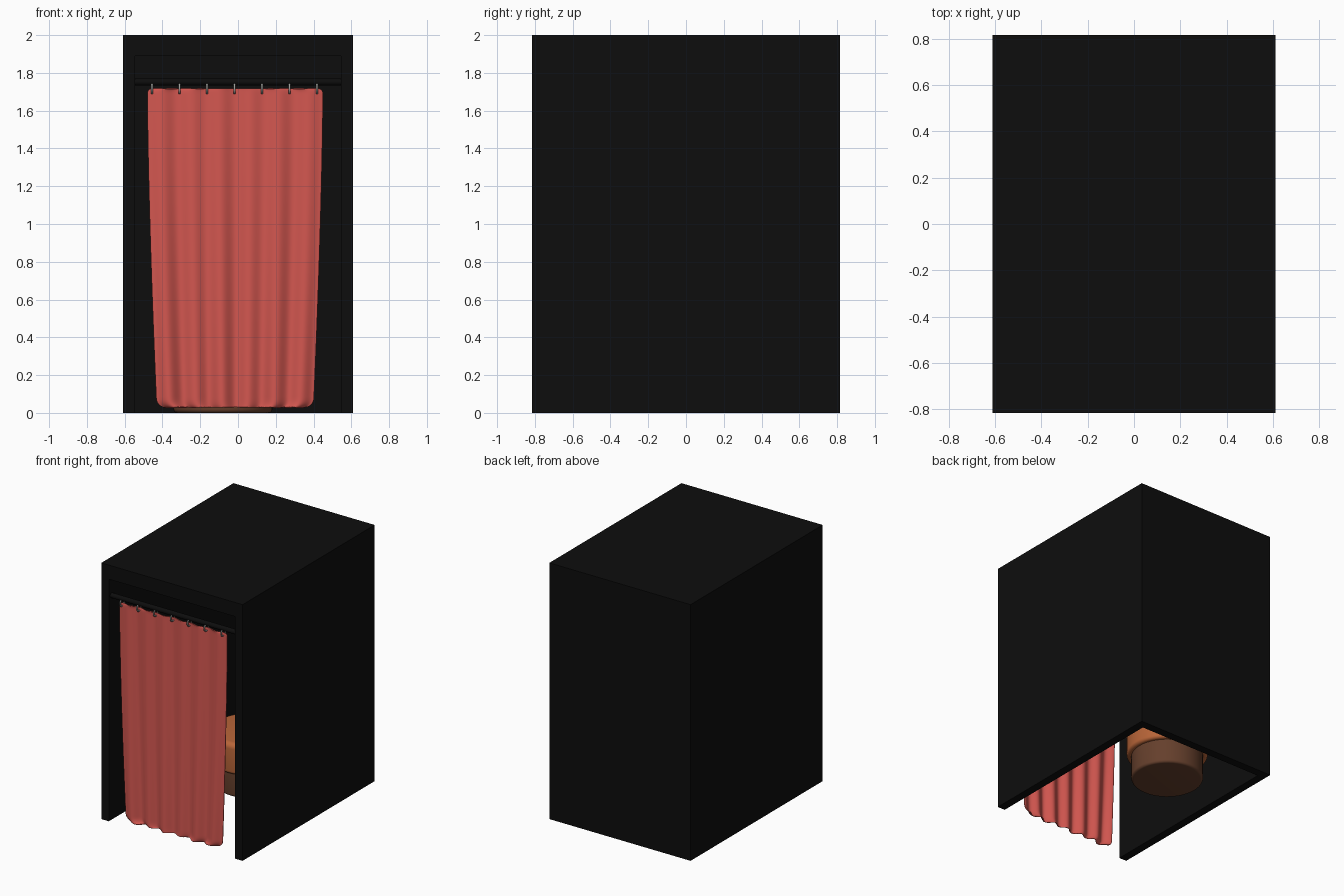
import bpy, bmesh, math

if "Cube" in bpy.data.objects:
    bpy.data.objects.remove(bpy.data.objects["Cube"])

W, D, H = 0.61, 0.815, 2.0      # half width, half depth, height
T = 0.065                       # wall thickness
ROOF = 0.11


def material(name, rgb):
    m = bpy.data.materials.new(name)
    m.diffuse_color = (*rgb, 1)
    m.use_nodes = True
    m.node_tree.nodes["Principled BSDF"].inputs["Base Color"].default_value = m.diffuse_color
    return m


BLACK = material("black_paint", (0.004, 0.004, 0.004))
RED = material("red_cloth", (0.65, 0.095, 0.08))
ORANGE = material("orange_cushion", (0.48, 0.13, 0.04))
BROWN = material("brown_base", (0.13, 0.05, 0.025))
METAL = material("ring_metal", (0.35, 0.35, 0.33))


def finish(name, bm, mat, smooth=False):
    me = bpy.data.meshes.new(name)
    bmesh.ops.recalc_face_normals(bm, faces=bm.faces)
    bm.to_mesh(me)
    bm.free()
    me.materials.append(mat)
    ob = bpy.data.objects.new(name, me)
    bpy.context.collection.objects.link(ob)
    if smooth:
        shade(ob)
    return ob


def shade(ob):
    bpy.ops.object.select_all(action='DESELECT')
    ob.select_set(True)
    bpy.context.view_layer.objects.active = ob
    bpy.ops.object.shade_smooth_by_angle(angle=math.radians(40))


def box(name, lo, hi, mat):
    bm = bmesh.new()
    bmesh.ops.create_cube(bm, size=1)
    for v in bm.verts:
        v.co = [(a + b) / 2 + c * (b - a) for a, b, c in zip(lo, hi, v.co)]
    return finish(name, bm, mat)


def lathe(name, profile, centre, mat, n=48):
    bm = bmesh.new()
    vs = [bm.verts.new((r, 0, z)) for r, z in profile]
    es = [bm.edges.new(p) for p in zip(vs, vs[1:])]
    bmesh.ops.spin(bm, geom=vs + es, cent=(0, 0, 0), axis=(0, 0, 1),
                   angle=math.tau, steps=n)
    bmesh.ops.remove_doubles(bm, verts=bm.verts, dist=1e-5)
    ob = finish(name, bm, mat, True)
    ob.location = centre
    return ob


# Cabinet: open front, open bottom
for side, s in (("left", -1), ("right", 1)):
    xs = sorted((s * W, s * (W - T)))
    box(side + "_wall", (xs[0], -D, 0), (xs[1], D, H), BLACK)
box("back_wall", (-W + T, D - T, 0), (W - T, D, H - ROOF), BLACK)
box("roof", (-W + T, -D, H - ROOF), (W - T, D, H), BLACK)

# Curtain rod
YC = -0.78
bpy.ops.mesh.primitive_cylinder_add(vertices=24, radius=0.019, depth=2 * (W - T),
                                    location=(0, YC, 1.752), rotation=(0, math.pi / 2, 0))
rod = bpy.context.object
rod.name = "curtain_rod"
rod.data.materials.append(BLACK)
shade(rod)

# Curtain: pleated sheet, narrowing downwards, with rounded corners
Z0, Z1, NX, NZ = 0.03, 1.717, 110, 60


def half_width(z):
    t = 1 - (z - Z0) / (Z1 - Z0)
    w = 0.465 - 0.05 * t ** 1.5
    for d, r in ((z - Z0, 0.045), (Z1 - z, 0.025)):
        if d < r:
            w -= r - math.sqrt(r * r - (r - d) ** 2)
    return w


bm = bmesh.new()
rows = []
for j in range(NZ + 1):
    t = (1 - math.cos(math.pi * j / NZ)) / 2      # denser rows at the ends
    z = Z0 + (Z1 - Z0) * t
    amp = 0.019 - 0.010 * t
    row = []
    for i in range(NX + 1):
        u = 2 * i / NX - 1
        fold = math.cos(math.pi * 6 * (u + 1)) + 0.35 * math.sin(9 * u + 1.5 * t)
        row.append(bm.verts.new((-0.015 + u * half_width(z), YC + amp * fold * 0.9, z)))
    rows.append(row)
for a, b in zip(rows, rows[1:]):
    for i in range(NX):
        bm.faces.new((a[i], a[i + 1], b[i + 1], b[i]))
curtain = finish("curtain", bm, RED, True)
mod = curtain.modifiers.new("thickness", 'SOLIDIFY')
mod.thickness, mod.offset = 0.006, 0

# Curtain rings
for k in range(7):
    bpy.ops.mesh.primitive_torus_add(major_radius=0.025, minor_radius=0.006,
                                     major_segments=24, minor_segments=10,
                                     location=(-0.455 + 0.1455 * k, YC, 1.718),
                                     rotation=(0, math.pi / 2, 0))
    ring = bpy.context.object
    ring.name = f"curtain_ring_{k + 1}"
    ring.data.materials.append(METAL)
    shade(ring)


# Round stool: base and padded cushion
def rounded(r, z0, z1, c0, c1, n=6):
    pts = [(0, z0)]
    for cz, c, a0 in ((z0 + c0, c0, -90), (z1 - c1, c1, 0)):
        for i in range(n + 1):
            a = math.radians(a0 + 90 * i / n)
            pts.append((r - c + c * math.cos(a), cz + c * math.sin(a)))
    return pts + [(0, z1)]


SEAT = (-0.08, 0.28, 0)
lathe("stool_base", rounded(0.262, 0, 0.20, 0.02, 0.01), SEAT, BROWN)
lathe("stool_cushion", rounded(0.295, 0.19, 0.43, 0.025, 0.04), SEAT, ORANGE)
